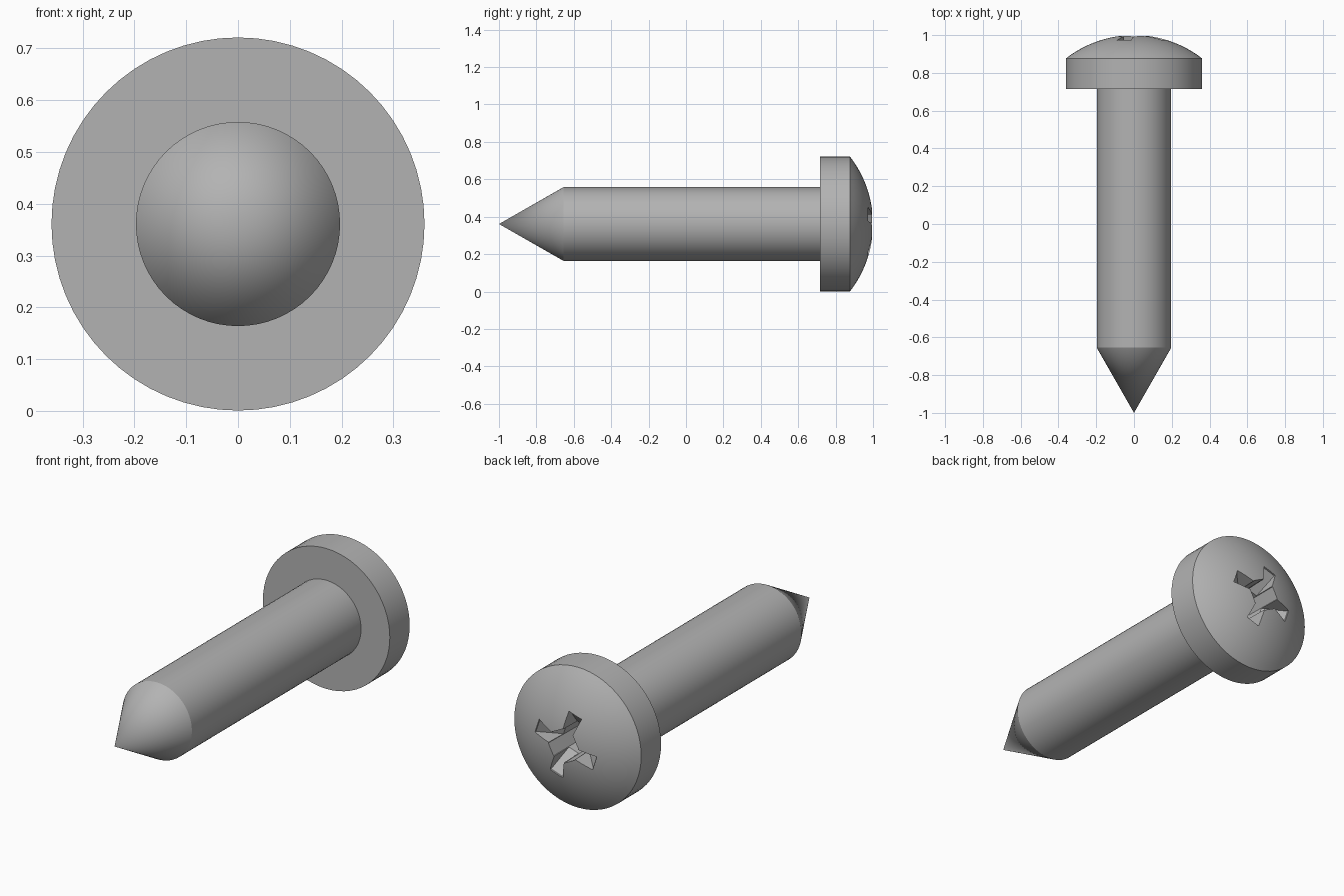
import bpy, bmesh, math
from mathutils import Matrix, Vector

cube = bpy.data.objects.get("Cube")
if cube:
    bpy.data.objects.remove(cube, do_unlink=True)

HEAD_R, SHAFT_R, AXIS_Z = 0.36, 0.197, 0.361
SIDES = 64
DOME_BASE, DOME_H = 0.877, 0.123
DOME_R = (HEAD_R ** 2 + DOME_H ** 2) / (2 * DOME_H)

steel = bpy.data.materials.new("steel_grey")
steel.use_nodes = True
steel.diffuse_color = (0.45, 0.45, 0.45, 1)
steel.node_tree.nodes["Principled BSDF"].inputs["Base Color"].default_value = steel.diffuse_color


def make_object(name, bm):
    """Turn a bmesh into an object sitting on the screw axis."""
    bmesh.ops.recalc_face_normals(bm, faces=bm.faces)
    bmesh.ops.translate(bm, verts=bm.verts, vec=(0, 0, AXIS_Z))
    mesh = bpy.data.meshes.new(name)
    bm.to_mesh(mesh)
    bm.free()
    mesh.materials.append(steel)
    obj = bpy.data.objects.new(name, mesh)
    bpy.context.collection.objects.link(obj)
    return obj


def add_hull(bm, points):
    verts = [bm.verts.new(p) for p in points]
    res = bmesh.ops.convex_hull(bm, input=verts)
    junk = {g for g in res["geom_interior"] + res["geom_unused"] if isinstance(g, bmesh.types.BMVert)}
    bmesh.ops.delete(bm, geom=list(junk), context="VERTS")


# Screw body: one profile of (radius, y) turned around the y axis
profile = [(0, -1), (SHAFT_R, -0.655), (SHAFT_R, 0.716), (HEAD_R, 0.716)]
rim = math.asin(HEAD_R / DOME_R)
for i in range(13):
    a = rim * (1 - i / 12)
    profile.append((DOME_R * math.sin(a), 1 - DOME_R + DOME_R * math.cos(a)))
bm = bmesh.new()
verts = [bm.verts.new((r, y, 0)) for r, y in profile]
edges = [bm.edges.new(pair) for pair in zip(verts, verts[1:])]
bmesh.ops.spin(bm, geom=verts + edges, cent=(0, 0, 0), axis=(0, 1, 0),
               angle=math.tau, steps=SIDES, use_duplicate=False)
bmesh.ops.remove_doubles(bm, verts=bm.verts, dist=1e-4)
screw = make_object("screw_body", bm)

# Cross recess: deep eight-sided socket plus four sloping wings
TILT = math.radians(18)
bm = bmesh.new()
socket = []
for i in range(8):
    a = TILT + (i + 0.5) * math.tau / 8
    for r, y in ((0.088, 1.1), (0.08, 0.76)):
        socket.append((r * math.cos(a), y, r * math.sin(a)))
add_hull(bm, socket)
socket_cutter = make_object("socket_cutter", bm)

bm = bmesh.new()
for i in range(4):
    turn = Matrix.Rotation(-(TILT + i * math.tau / 4), 3, "Y")
    wing = []
    for side in (-1, 1):
        for r, y, w in ((0.07, 0.87, 0.028), (0.172, 0.965, 0.038),
                        (0.172, 1.1, 0.038), (0.07, 1.1, 0.028)):
            wing.append(turn @ Vector((r, y, side * w)))
    add_hull(bm, wing)
wing_cutter = make_object("wing_cutter", bm)

bpy.context.view_layer.objects.active = screw
screw.select_set(True)
for cutter in (socket_cutter, wing_cutter):
    cutter.hide_render = True
    mod = screw.modifiers.new(cutter.name, "BOOLEAN")
    mod.operation = "DIFFERENCE"
    mod.solver = "EXACT"
    mod.object = cutter
    bpy.ops.object.modifier_apply(modifier=mod.name)
    bpy.data.objects.remove(cutter, do_unlink=True)

bpy.ops.object.shade_smooth_by_angle(angle=math.radians(25))
